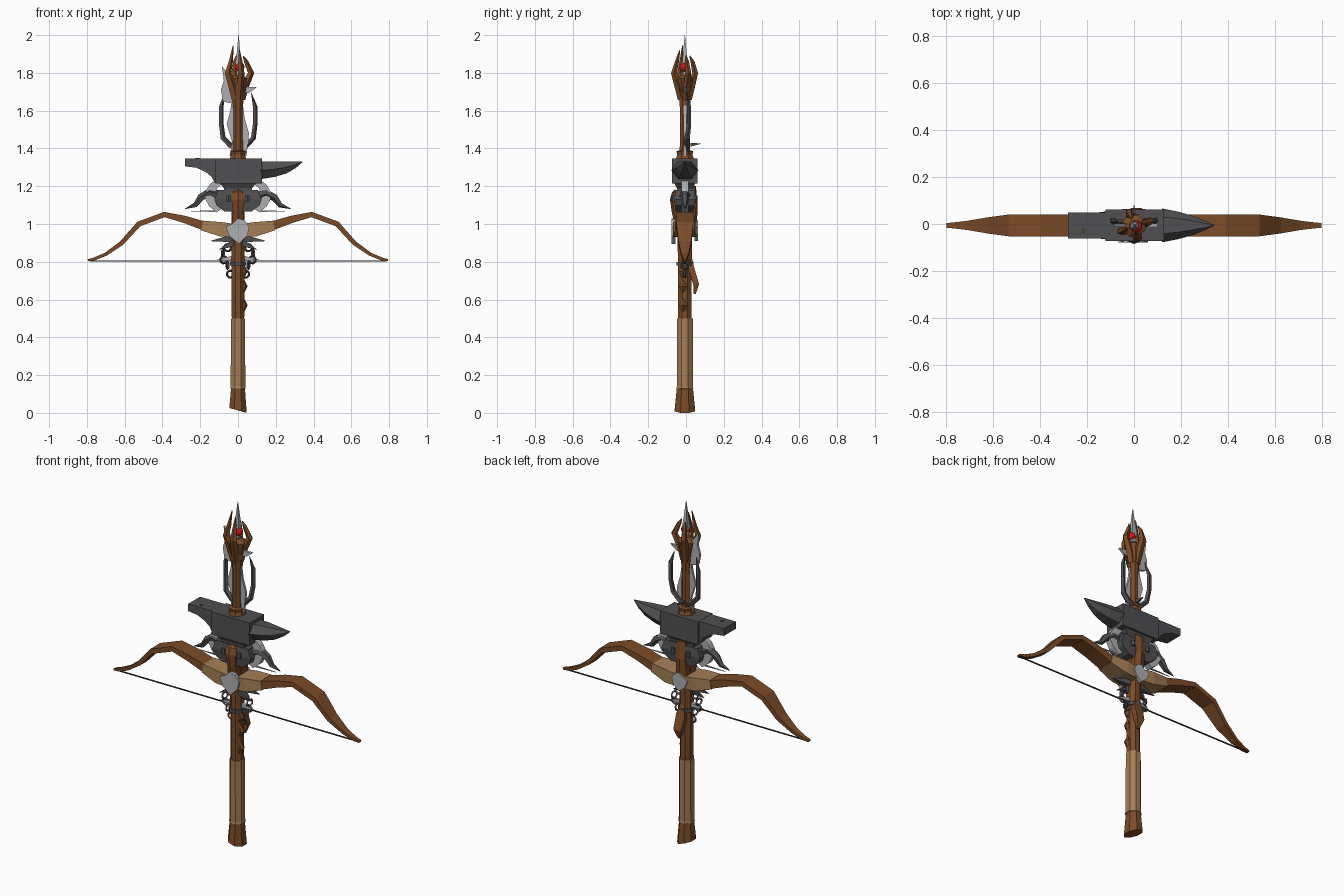
import bpy, bmesh, math
from mathutils import Vector

Y0 = -0.006  # depth of the staff axis


def material(name, rgb):
    m = bpy.data.materials.new(name)
    m.diffuse_color = (*rgb, 1)
    return m


WOOD = material("wood", (0.20, 0.07, 0.02))
TAN = material("leather", (0.38, 0.21, 0.09))
IRON = material("dark_iron", (0.08, 0.08, 0.085))
STEEL = material("steel", (0.42, 0.43, 0.44))
RED = material("red_gem", (0.7, 0.01, 0.01))
CORD = material("cord", (0.07, 0.05, 0.03))


def finish(name, bm, mat):
    bmesh.ops.recalc_face_normals(bm, faces=bm.faces)
    me = bpy.data.meshes.new(name)
    bm.to_mesh(me)
    bm.free()
    me.materials.append(mat)
    ob = bpy.data.objects.new(name, me)
    bpy.context.collection.objects.link(ob)
    return ob


def tube(name, stations, mat, sides=6):
    """Loft through (x, y, z, radius in x-z plane, radius in depth)."""
    bm = bmesh.new()
    pts = [Vector(s[:3]) + Vector((0, Y0, 0)) for s in stations]
    phase = math.pi / sides
    k = 1 / math.cos(phase)
    rings = []
    for i, p in enumerate(pts):
        t = (pts[min(i + 1, len(pts) - 1)] - pts[max(i - 1, 0)]).normalized()
        n = t.cross(Vector((0, 1, 0))).normalized()
        b = n.cross(t)
        rings.append([bm.verts.new(p + n * stations[i][3] * k * math.cos(a) + b * stations[i][4] * k * math.sin(a))
                      for a in (phase + 2 * math.pi * j / sides for j in range(sides))])
    for r, q in zip(rings, rings[1:]):
        for j in range(sides):
            m = (j + 1) % sides
            bm.faces.new((r[j], r[m], q[m], q[j]))
    bm.faces.new(rings[0])
    bm.faces.new(rings[-1])
    return finish(name, bm, mat)


def prism(name, profile, y0, y1, mat):
    """Front-view (x, z) outline extruded in depth."""
    bm = bmesh.new()
    f = bm.faces.new([bm.verts.new((x, y0 + Y0, z)) for x, z in profile])
    ext = bmesh.ops.extrude_face_region(bm, geom=[f])["geom"]
    bmesh.ops.translate(bm, vec=(0, y1 - y0, 0), verts=[v for v in ext if isinstance(v, bmesh.types.BMVert)])
    return finish(name, bm, mat)


def link(name, loc, rot, size):
    bpy.ops.mesh.primitive_torus_add(location=loc, rotation=rot, major_segments=8, minor_segments=4,
                                     major_radius=size, minor_radius=size * 0.32)
    ob = bpy.context.object
    ob.name = name
    ob.data.materials.append(IRON)


def spike(name, a, b, r, mat):
    tube(name, [(*a, r, r), (*b, 0.001, 0.001)], mat, 4)


# Staff with slanted foot
foot = tube("staff_foot", [(0, 0, 0.012, 0.046, 0.054), (0, 0, 0.14, 0.036, 0.042)], WOOD, 8)
for v in foot.data.vertices:
    if v.co.z < 0.05:
        v.co.z = max(0, 0.013 - 0.28 * v.co.x)
tube("grip_wrap", [(0, 0, 0.125, 0.034, 0.038), (0, 0, 0.13, 0.041, 0.045), (0, 0, 0.142, 0.039, 0.042),
                   (0, 0, 0.5, 0.037, 0.042)], TAN, 8)
tube("lower_shaft", [(0, 0, 0.49, 0.033, 0.036), (0, 0, 0.7, 0.034, 0.036), (0, 0, 0.88, 0.036, 0.038),
                     (0, 0, 1.1, 0.034, 0.038)], WOOD, 8)
tube("upper_shaft", [(0, 0, 1.3, 0.03, 0.03), (0, 0, 1.45, 0.025, 0.026), (0, 0, 1.6, 0.024, 0.025),
                     (0, 0, 1.7, 0.034, 0.034), (0, 0, 1.77, 0.048, 0.045), (0, 0, 1.79, 0.02, 0.02)], WOOD, 8)
tube("shaft_collar", [(0, 0, 1.34, 0.045, 0.05), (0, 0, 1.365, 0.037, 0.04), (0, 0, 1.385, 0.04, 0.044),
                      (0, 0, 1.39, 0.03, 0.03)], WOOD, 8)
tube("front_branch", [(0, -0.02, 1.0, 0.035, 0.03), (0, -0.045, 1.07, 0.026, 0.022), (0, -0.05, 1.13, 0.035, 0.025),
                      (0, -0.045, 1.165, 0.03, 0.02), (0, -0.04, 1.178, 0.012, 0.012)], WOOD, 6)
tube("back_branch", [(0, 0.03, 1.0, 0.035, 0.03), (0, 0.05, 1.1, 0.03, 0.015), (0, 0.045, 1.2, 0.03, 0.012)], WOOD, 6)
tube("back_leaf", [(0, 0.025, 0.84, 0.01, 0.008), (0.005, 0.035, 0.76, 0.028, 0.016), (0.01, 0.06, 0.68, 0.024, 0.015),
                   (0.01, 0.052, 0.63, 0.006, 0.006)], WOOD, 4)
for i, z in enumerate((0.57, 0.67, 0.75)):
    tube("bark_knot", [(0.025, -0.01, z - 0.03, 0.008, 0.012), (0.035, -0.01, z, 0.013, 0.016),
                       (0.028, -0.01, z + 0.035, 0.004, 0.006)], WOOD, 5)

# Wooden crown prongs
for ang, top, out in ((205, 1.945, 0.06), (15, 1.89, 0.07), (285, 1.92, 0.06), (110, 1.89, 0.058)):
    c, s = math.cos(math.radians(ang)), math.sin(math.radians(ang))
    tube("crown_prong", [(c * 0.018, s * 0.018, 1.66, 0.017, 0.017), (c * 0.035, s * 0.035, 1.73, 0.019, 0.018),
                         (c * out, s * out, 1.8, 0.015, 0.013), (c * 0.043, s * 0.043, 1.86, 0.01, 0.009),
                         (c * 0.028, s * 0.028, top, 0.002, 0.002)], WOOD, 5)

# Gem and tip
bpy.ops.mesh.primitive_ico_sphere_add(subdivisions=2, radius=0.025, location=(0.01, Y0 - 0.004, 1.83))
gem = bpy.context.object
gem.name = "gem"
gem.data.materials.append(RED)
tube("tip_spike", [(0.003, 0, 1.76, 0.006, 0.006), (0.003, 0, 1.85, 0.017, 0.015), (0.003, 0, 1.9, 0.01, 0.01),
                   (0.003, 0, 2.0, 0.001, 0.001)], STEEL, 4)

# Broken blade behind the shaft
prism("upper_blade", [(-0.085, 1.835), (-0.055, 1.80), (-0.02, 1.76), (0, 1.64), (-0.045, 1.64), (-0.08, 1.65),
                      (-0.09, 1.71), (-0.075, 1.76)], -0.006, 0.008, STEEL)
prism("lower_blade", [(-0.03, 1.68), (0.02, 1.68), (0.035, 1.56), (0.058, 1.48), (0.045, 1.36), (-0.045, 1.36),
                      (-0.03, 1.43), (-0.06, 1.53), (-0.04, 1.6)], -0.006, 0.008, STEEL)
prism("blade_barb", [(0.02, 1.74), (0.06, 1.725), (0.1, 1.725), (0.06, 1.695), (0.02, 1.69)], -0.006, 0.008, STEEL)

# Anvil: heel and face, wide middle, horn, foot
prism("anvil_heel", [(-0.28, 1.347), (0.1, 1.347), (0.1, 1.22), (-0.125, 1.22), (-0.14, 1.25), (-0.17, 1.275),
                     (-0.22, 1.298), (-0.28, 1.305)], -0.055, 0.055, IRON)
prism("anvil_body", [(-0.12, 1.348), (0.127, 1.348), (0.127, 1.215), (-0.12, 1.215)], -0.067, 0.067, IRON)
tube("anvil_horn", [(0.12, 0, 1.284, 0.046, 0.062), (0.19, 0, 1.29, 0.041, 0.05), (0.25, 0, 1.299, 0.032, 0.035),
                    (0.30, 0, 1.313, 0.018, 0.018), (0.34, 0, 1.329, 0.002, 0.002)], IRON, 6)
tube("anvil_waist", [(0, 0, 1.22, 0.10, 0.058), (0, 0, 1.19, 0.075, 0.042), (0, 0, 1.175, 0.075, 0.042)], IRON, 4)
tube("anvil_foot", [(0, 0, 1.18, 0.105, 0.05), (0, 0, 1.13, 0.125, 0.056), (0, 0, 1.10, 0.115, 0.052),
                    (0, 0, 1.065, 0.07, 0.048)], IRON, 4)
bpy.ops.mesh.primitive_cylinder_add(vertices=8, radius=0.011, depth=0.006, location=(-0.215, -0.03, 1.347))
bpy.context.object.name = "hardy_hole"
bpy.context.object.data.materials.append(CORD)

for s in (-1, 1):
    # Iron fork tines around the shaft
    tube("fork_tine", [(0, 0.01, 1.40, 0.013, 0.013), (s * 0.04, 0.01, 1.415, 0.013, 0.013),
                       (s * 0.08, 0.012, 1.455, 0.012, 0.012), (s * 0.09, 0.022, 1.53, 0.011, 0.01),
                       (s * 0.09, 0.022, 1.62, 0.011, 0.009), (s * 0.07, 0.012, 1.695, 0.001, 0.001)], IRON, 5)
    # Crescent plates beside the anvil
    outer = [(s * 0.175 * math.cos(a), 1.15 + 0.115 * math.sin(a)) for a in [math.radians(d) for d in range(-50, 71, 20)]]
    inner = [(s * 0.125 * math.cos(a), 1.15 + 0.085 * math.sin(a)) for a in [math.radians(d) for d in range(70, -51, -20)]]
    prism("crescent_plate", outer + inner, -0.018, 0.018, STEEL)
    # Curved claws
    tube("side_claw", [(s * 0.10, 0, 1.15, 0.022, 0.025), (s * 0.15, 0, 1.165, 0.02, 0.022),
                       (s * 0.195, 0, 1.14, 0.017, 0.017), (s * 0.225, 0, 1.10, 0.012, 0.012),
                       (s * 0.28, 0, 1.08, 0.001, 0.001)], IRON, 5)
    spike("needle", (s * 0.12, 0, 1.068), (s * 0.25, 0, 1.068), 0.004, STEEL)
    for y in (-0.058, 0.054):
        tube("foot_bolt", [(s * 0.05, y, 1.12, 0.012, 0.012), (s * 0.05, y, 1.15, 0.012, 0.012)], IRON, 6)

    # Recurve bow limb and leather handle
    tube("bow_handle", [(s * 0.02, 0, 0.965, 0.035, 0.06), (s * 0.09, 0, 0.972, 0.038, 0.062),
                        (s * 0.19, 0, 0.992, 0.026, 0.05)], TAN, 4)
    tube("bow_limb", [(s * 0.18, 0, 0.99, 0.024, 0.047), (s * 0.285, 0, 1.025, 0.019, 0.047),
                      (s * 0.39, 0, 1.05, 0.014, 0.047), (s * 0.525, 0, 1.0, 0.014, 0.046),
                      (s * 0.615, 0, 0.9, 0.012, 0.034), (s * 0.7, 0, 0.84, 0.009, 0.02),
                      (s * 0.76, 0, 0.815, 0.008, 0.013), (s * 0.795, 0, 0.808, 0.005, 0.01)], WOOD, 4)
    # Barbs and chain below the bow
    spike("barb", (s * 0.02, 0, 0.925), (s * 0.145, 0, 0.91), 0.022, IRON)
    spike("low_barb", (s * 0.02, -0.01, 0.90), (s * 0.1, -0.02, 0.865), 0.018, IRON)
    spike("small_barb", (s * 0.02, 0, 0.82), (s * 0.11, 0, 0.81), 0.014, STEEL)
    for i, (x, z) in enumerate(((0.055, 0.875), (0.08, 0.845), (0.075, 0.81), (0.055, 0.78), (0.04, 0.735))):
        link("chain_link", (s * x, Y0, z), (math.pi / 2, 0.5 * s, (i % 2) * 1.3), 0.019)

bpy.context.view_layer.update()

# Bow string and front and back plates
tube("bow_string", [(-0.785, 0, 0.805, 0.003, 0.003), (0.785, 0, 0.805, 0.003, 0.003)], CORD, 4)
heart = [(-0.065, 0.985), (-0.025, 1.005), (0, 1.03), (0.035, 1.02), (0.06, 0.985), (0.05, 0.94), (0.005, 0.895),
         (-0.045, 0.935)]
prism("front_plate", heart, -0.072, -0.05, STEEL)
prism("back_plate", [(x * 0.8, 0.97 + (z - 0.97) * 0.8) for x, z in heart], 0.05, 0.07, STEEL)
tube("iron_band", [(0, 0, 0.78, 0.043, 0.045), (0, 0, 0.80, 0.043, 0.045)], IRON, 8)
spike("back_thorn", (0, 0.03, 1.42), (0, 0.085, 1.425), 0.01, IRON)
